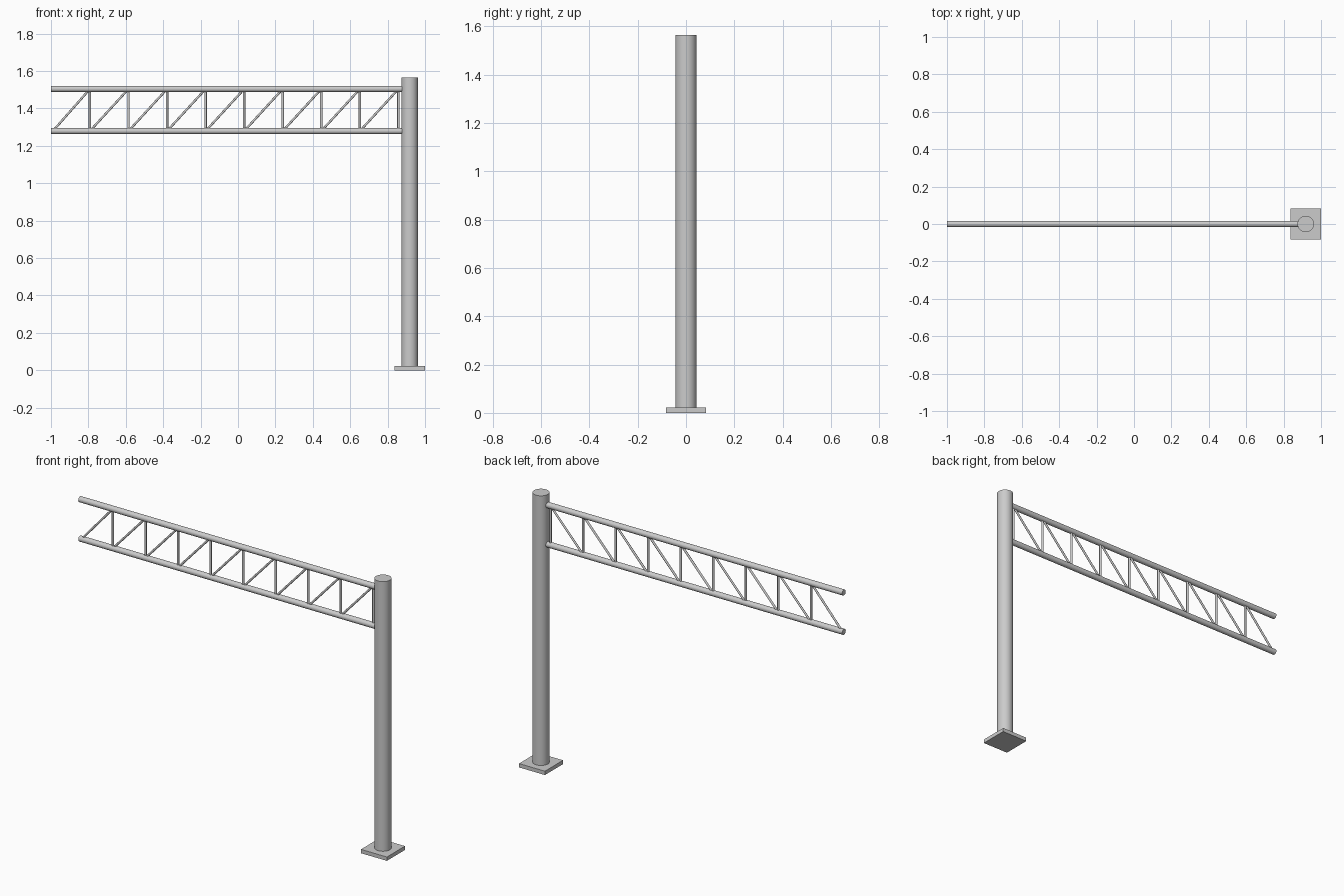
import bpy, math
from mathutils import Vector

if "Cube" in bpy.data.objects:
    bpy.data.objects.remove(bpy.data.objects["Cube"])

POLE_X = 0.918
TOP_Z, BOTTOM_Z = 1.504, 1.279
PANELS, STEP = 9, 0.2062


def tube(name, start, end, radius, sides):
    """Smooth capped cylinder between two points."""
    a, b = Vector(start), Vector(end)
    bpy.ops.mesh.primitive_cylinder_add(
        vertices=sides, radius=radius, depth=(b - a).length, location=(a + b) / 2,
        rotation=(b - a).to_track_quat('Z', 'Y').to_euler())
    bpy.context.object.name = name
    bpy.ops.object.shade_smooth_by_angle(angle=math.radians(40))


# Square foot plate
bpy.ops.mesh.primitive_cube_add(size=1, location=(POLE_X, 0, 0.011))
base = bpy.context.object
base.name = "base_plate"
base.scale = (0.164, 0.164, 0.022)

# Upright post
tube("post", (POLE_X, 0, 0.02), (POLE_X, 0, 1.565), 0.044, 48)

# Horizontal truss chords, running into the post
for name, z in (("top_chord", TOP_Z), ("bottom_chord", BOTTOM_Z)):
    tube(name, (-1, 0, z), (POLE_X - 0.035, 0, z), 0.0165, 16)

# Truss web: one diagonal and one vertical per panel
for i in range(PANELS):
    x0, x1 = -0.998 + i * STEP, -0.998 + (i + 1) * STEP
    x0 = max(x0, -0.99)
    tube(f"diagonal_brace_{i + 1}", (x0, 0, BOTTOM_Z), (x1, 0, TOP_Z), 0.006, 12)
    tube(f"vertical_brace_{i + 1}", (x1, 0, BOTTOM_Z), (x1, 0, TOP_Z), 0.0065, 12)
